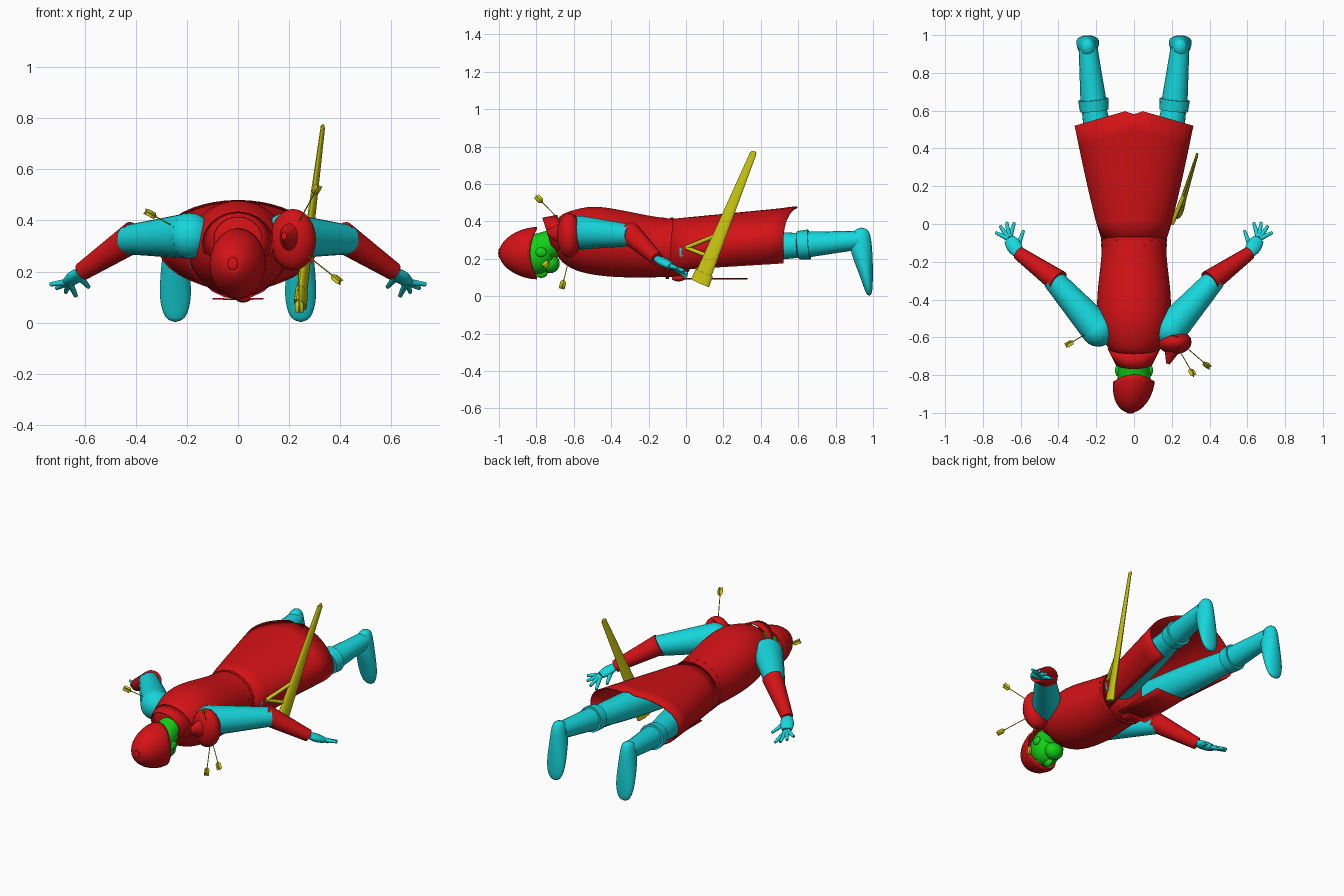
import bpy
import bmesh
from math import sin, cos, pi, radians
from mathutils import Vector

if "Cube" in bpy.data.objects:
    bpy.data.objects.remove(bpy.data.objects["Cube"])


def material(name, red, green, blue):
    mat = bpy.data.materials.new(name)
    mat.use_nodes = True
    mat.diffuse_color = (red, green, blue, 1)
    shader = mat.node_tree.nodes["Principled BSDF"]
    shader.inputs["Base Color"].default_value = mat.diffuse_color
    return mat


cloth = material("red cloth", .65, .006, .008)
cyan = material("cyan sleeves and boots", .008, .68, .72)
skin = material("green skin", .006, .65, .008)
gear = material("yellow gear", .62, .6, .006)


def point(x, y, z):
    return Vector((x, y, z))


def arc(centre, u, v, count=20, start=0, sweep=2 * pi):
    """Points on an ellipse; a sweep below a full turn includes both ends."""
    steps = count if sweep > 6 else count - 1
    angles = [start + sweep * i / steps for i in range(count)]
    return [centre + u * cos(angle) + v * sin(angle) for angle in angles]


def cross_section(y, width, z, height, x=0, tilt=0):
    """Upright ellipse facing along the body."""
    return arc(point(x, y, z), point(width, 0, 0), point(0, tilt, height))


def loft(name, rings, mat, closed=True, capped=True, thickness=0, soft=False):
    """Skin equal rings of points into one smooth object."""
    mesh = bpy.data.meshes.new(name)
    bm = bmesh.new()
    rows = [[bm.verts.new(p) for p in ring] for ring in rings]
    for lower, upper in zip(rows, rows[1:]):
        for i in range(len(lower) if closed else len(lower) - 1):
            j = (i + 1) % len(lower)
            bm.faces.new((lower[i], lower[j], upper[j], upper[i]))
    if closed and capped:
        bm.faces.new(rows[0])
        bm.faces.new(rows[-1])
    bmesh.ops.recalc_face_normals(bm, faces=bm.faces)
    bm.to_mesh(mesh)
    bm.free()
    mesh.materials.append(mat)
    obj = bpy.data.objects.new(name, mesh)
    bpy.context.collection.objects.link(obj)
    bpy.ops.object.select_all(action='DESELECT')
    obj.select_set(True)
    bpy.context.view_layer.objects.active = obj
    bpy.ops.object.shade_smooth_by_angle(angle=radians(50))
    if soft:
        obj.modifiers.new("rounding", 'SUBSURF').levels = 2
    if thickness:
        obj.modifiers.new("thickness", 'SOLIDIFY').thickness = thickness


def limb(name, start, end, start_radius, end_radius, mat, flat=1, bulge=0):
    """Tapered, optionally bulging or flattened tube between two joints."""
    along = (end - start).normalized()
    side = along.cross(point(0, 0, 1)).normalized()
    other = side.cross(along) * flat
    rings = []
    for i in range(9):
        t = i / 8
        radius = start_radius + (end_radius - start_radius) * t + bulge * sin(pi * t)
        rings.append(arc(start.lerp(end, t), side * radius, other * radius, count=16))
    loft(name, rings, mat)


def ball(name, centre, size, mat):
    bpy.ops.mesh.primitive_uv_sphere_add(segments=20, ring_count=12, location=centre)
    obj = bpy.context.object
    obj.name = name
    obj.scale = size
    obj.data.materials.append(mat)
    bpy.ops.object.shade_smooth()


# Torso of the robe, from shoulders to hips
torso = ((-.71, .1, .32, .1), (-.62, .17, .3, .16), (-.5, .2, .3, .19),
         (-.35, .2, .28, .185), (-.1, .16, .255, .155), (.05, .2, .26, .16))
loft("robe_torso", [cross_section(*row) for row in torso], cloth, soft=True)

# Flared skirt, open along the front, with the hem longest at the back
sweep = radians(276)
skirt = []
for step in range(7):
    t = step / 6
    width = .17 + .145 * t ** .85
    row = arc(point(0, 0, .255 + .05 * t), point(width, 0, 0), point(0, 0, .157 + .018 * t),
              count=33, start=(pi - sweep) / 2, sweep=sweep)
    for p in row:
        lift = 1 - abs(p.x) / width if p.z > .3 else 0
        p.y = -.09 + t * (.61 + .09 * lift)
    skirt.append(row)
skirt[-1][len(row) // 2].y -= .03
loft("skirt", skirt, cloth, closed=False, thickness=.006)
loft("front_flap", [[point(x / 20, y, .095 + x * x / 2000) for x in range(-2, 3)]
                    for y in (-.02, .15, .33)], cloth, closed=False, thickness=.006)

# Crossed belt cords and knot
for tilt in (-.012, .012):
    loft("belt", [cross_section(-.1 + tilt + edge, .174, .256, .164, tilt=tilt)
                  for edge in (-.008, .008)], cloth)
ball("belt_knot", (.02, -.04, .095), (.03, .035, .016), cloth)

# Raised collar
loft("collar", [cross_section(-.66, .14, .31, .125, tilt=-.028),
                cross_section(-.74, .1, .33, .09, tilt=-.028)],
     cloth, capped=False, thickness=.008)

# Domed helmet whose brim reaches further at the brow and the nape
helmet = []
for step in range(1, 11):
    bend = step * pi / 20
    row = cross_section(-.835 - .165 * cos(bend), .11 * sin(bend), .23, .14 * sin(bend),
                        x=-.02 * cos(bend))
    for p in row:
        p.y += 2 * (p.z - .23) ** 2
    helmet.append(row)
loft("helmet", helmet, cloth, capped=False, thickness=.008)
ball("helmet_crown", helmet[0][0].lerp(helmet[0][10], .5), (.02, .006, .025), cloth)

# Face and neck
ball("face", (0, -.795, .225), (.09, .095, .108), skin)
ball("jaw", (0, -.725, .175), (.058, .05, .052), skin)
ball("nose", (0, -.775, .122), (.018, .034, .024), skin)
limb("neck", point(0, -.79, .25), point(0, -.66, .3), .085, .07, skin)

for s, side in ((1, "left_"), (-1, "right_")):
    def at(x, y, z):
        return point(s * x, y, z)

    ball(side + "brow", at(.037, -.82, .127), (.032, .014, .015), skin)
    ball(side + "ear", at(.088, -.775, .235), (.012, .03, .025), skin)

    # Arm with a round shoulder and a bracer
    shoulder, elbow, wrist = at(.19, -.56, .34), at(.43, -.29, .325), at(.61, -.155, .2)
    ball(side + "shoulder", shoulder, (.09, .09, .09), cyan)
    limb(side + "upper_arm", shoulder, elbow, .09, .058, cyan)
    limb(side + "bracer", at(.4, -.305, .34), wrist, .062, .036, cloth)

    # Hand with spread fingers
    knuckles = at(.66, -.08, .16)
    limb(side + "palm", wrist, knuckles, .03, .03, cyan, flat=.6, bulge=.01)
    for i in range(4):
        fan = .4 + i / 2
        reach = at(.08 * cos(fan), .09 * sin(fan), -.01 - .015 * i)
        limb(side + "finger", knuckles + reach * .1, knuckles + reach, .014, .008, cyan)
    limb(side + "thumb", at(.62, -.13, .18), at(.585, -.035, .14), .015, .008, cyan)

    # Leg with a cuffed boot
    hip, knee, ankle = at(.1, -.02, .25), at(.21, .6, .272), at(.243, .93, .3)
    limb(side + "thigh", hip, knee, .09, .066, cyan, bulge=.008)
    limb(side + "shin", knee, ankle, .072, .05, cyan)
    limb(side + "boot_cuff", knee, knee.lerp(ankle, .18), .076, .08, cyan)

    # Foot with the toes pointing down
    foot = ((.37, .94, .04, .035), (.28, .93, .065, .05), (.18, .95, .05, .06),
            (.08, .97, .03, .065), (0, .98, .015, .035))
    loft(side + "foot", [arc(at(.245, y, z), point(width, 0, 0), point(0, depth, 0))
                         for z, y, depth, width in foot], cyan, soft=True)

# Guard on the left shoulder only, with a raised pointed edge
ball("shoulder_guard", (.215, -.625, .325), (.09, .065, .12), cloth)
limb("shoulder_guard_edge", point(.18, -.74, .34), point(.22, -.6, .33), .01, .07, cloth, flat=1.5)

# Scabbard standing up from the left hip, with a throat band and straps
throat, tip = point(.243, .075, .07), point(.332, .36, .765)
limb("scabbard", throat, tip, .018, .007, gear, flat=2.6)
limb("scabbard_throat", throat, throat.lerp(tip, .08), .021, .02, gear, flat=2.6)
ball("scabbard_tip", tip, (.007, .016, .012), gear)
hanger = point(.2, 0, .26)
for mount in (.2, .38):
    limb("scabbard_strap", hanger, throat.lerp(tip, mount), .011, .011, gear)

# Arrows stuck in the shoulders, each with two crossed feathers
arrows = ((point(-.22, -.56, .36), point(-.36, -.645, .435)),
          (point(.23, -.65, .38), point(.315, -.8, .535)),
          (point(.25, -.63, .28), point(.4, -.76, .16)),
          (point(.235, -.61, .26), point(.24, -.665, .04)))
for head, nock in arrows:
    limb("arrow_shaft", head, nock, .0025, .0025, gear)
    along = (nock - head).normalized()
    across = along.cross(point(1, 0, 0)).normalized()
    for spread in (across, across.cross(along)):
        outline = [[nock - along * back + spread * width * q for q in (-1, 0, 1)]
                   for back, width in ((.05, .003), (.038, .016), (0, .016))]
        loft("arrow_feather", outline, gear, closed=False, thickness=.002)
